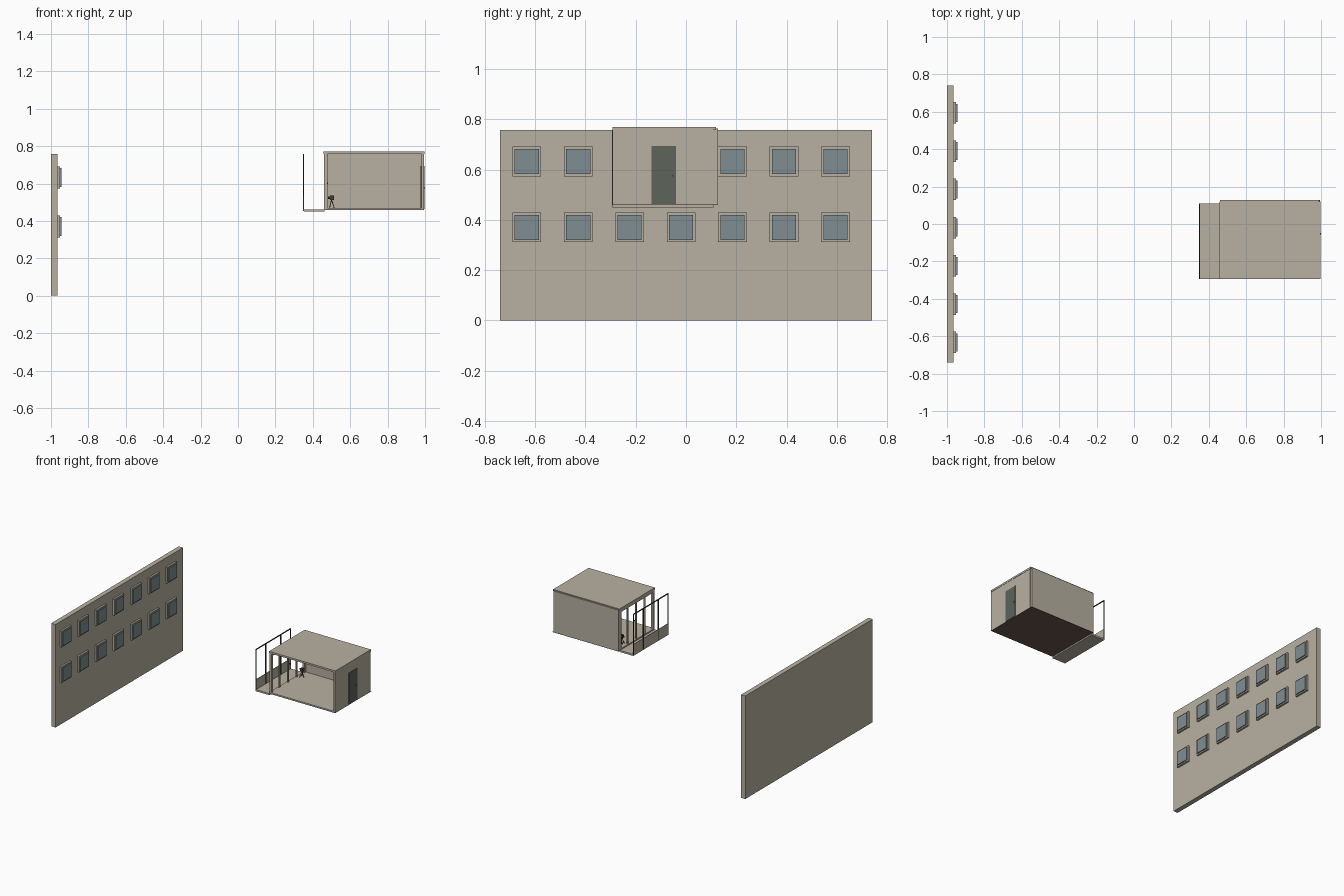
import bpy
import bmesh
from mathutils import Vector, Matrix

cube = bpy.data.objects.get("Cube")
if cube:
    bpy.data.objects.remove(cube, do_unlink=True)


def material(name, rgb):
    mat = bpy.data.materials.new(name)
    mat.use_nodes = True
    mat.diffuse_color = (*rgb, 1)
    bsdf = mat.node_tree.nodes["Principled BSDF"]
    bsdf.inputs["Base Color"].default_value = (*rgb, 1)
    bsdf.inputs["Roughness"].default_value = 0.8
    return mat


plaster = material("warm plaster", (0.48, 0.44, 0.36))
glass = material("blue grey glass", (0.21, 0.27, 0.29))
door_paint = material("dark green door", (0.11, 0.125, 0.105))
brown = material("brown underside", (0.15, 0.09, 0.075))
metal = material("dark metal", (0.05, 0.048, 0.045))


def boxes(name, mat, *spans):
    """One object made of boxes, each given as x, y and z ranges."""
    bm = bmesh.new()
    for span in spans:
        size = [hi - lo for lo, hi in span]
        mid = [(hi + lo) / 2 for lo, hi in span]
        matrix = Matrix.Translation(mid) @ Matrix.Diagonal((*size, 1))
        bmesh.ops.create_cube(bm, size=1, matrix=matrix)
    return finish(name, mat, bm)


def finish(name, mat, bm):
    mesh = bpy.data.meshes.new(name)
    bm.to_mesh(mesh)
    bm.free()
    mesh.materials.append(mat)
    obj = bpy.data.objects.new(name, mesh)
    bpy.context.collection.objects.link(obj)
    return obj


def rods(name, mat, radius, *segments):
    """One object made of thin rods between pairs of points."""
    bm = bmesh.new()
    for start, end in segments:
        a, b = Vector(start), Vector(end)
        turn = (b - a).to_track_quat("Z", "Y").to_matrix().to_4x4()
        bmesh.ops.create_cone(bm, cap_ends=True, segments=6, radius1=radius,
                              radius2=radius, depth=(b - a).length,
                              matrix=Matrix.Translation((a + b) / 2) @ turn)
    return finish(name, mat, bm)


def around(c, half):
    return (c - half, c + half)


# Facade with two rows of projecting windows
boxes("facade_wall", plaster, ((-1, -0.965), (-0.74, 0.74), (0, 0.757)))
frames, panes = [], []
for row in (0.37, 0.632):
    for column in range(7):
        y = -0.633 + column * 0.2045
        frames.append(((-0.965, -0.952), around(y, 0.057), around(row, 0.059)))
        panes.append(((-0.955, -0.945), around(y, 0.048), around(row, 0.05)))
boxes("window_frames", plaster, *frames)
boxes("window_panes", glass, *panes)

# Room shell, open at the front
inside_y = (-0.293, 0.108)
boxes("room_floor", plaster, ((0.46, 0.995), inside_y, (0.462, 0.47)))
boxes("floor_underside", brown, ((0.46, 0.995), (-0.293, 0.127), (0.459, 0.462)))
boxes("room_end_wall", plaster, ((0.98, 0.995), inside_y, (0.462, 0.757)))
boxes("room_back_wall", plaster, ((0.46, 0.99), (0.108, 0.127), (0.462, 0.763)))
boxes("room_roof", plaster, ((0.457, 0.997), (-0.293, 0.12), (0.757, 0.77)))
boxes("door", door_paint, ((0.977, 0.998), (-0.138, -0.04), (0.463, 0.694)))
boxes("door_knob", metal, ((0.998, 1.0), around(-0.052, 0.003), around(0.575, 0.003)))

# Balcony opening: heavy outer frame and slender mullions
opening_x = (0.46, 0.478)
boxes("opening_frame", plaster,
      (opening_x, (-0.293, -0.275), (0.47, 0.757)),
      (opening_x, (0.092, 0.108), (0.47, 0.757)),
      (opening_x, (-0.275, 0.092), (0.738, 0.757)))
boxes("opening_mullions", plaster,
      *[((0.464, 0.474), around(y, 0.005), (0.47, 0.738))
        for y in (-0.19, -0.09, 0.01)])
boxes("balcony_handle", metal, ((0.474, 0.482), around(-0.08, 0.004), around(0.602, 0.004)))

# Balcony slab, low parapet and tall railing
boxes("balcony_slab", plaster, ((0.352, 0.462), (-0.295, 0.11), (0.449, 0.461)))
boxes("balcony_parapet", plaster, ((0.349, 0.353), (-0.295, 0.11), (0.452, 0.535)))
boxes("balcony_railing", metal,
      *[((0.348, 0.354), around(y, 0.003), (0.452, 0.757))
        for y in (-0.292, -0.18, -0.005, 0.107)],
      ((0.348, 0.354), (-0.295, 0.11), (0.751, 0.757)))

# Small viewing device on a tripod beside the opening
top = (0.5, 0.03, 0.515)
rods("tripod_legs", metal, 0.002,
     *[((0.5 + dx, 0.03 + dy, 0.47), top)
       for dx, dy in ((0.014, 0), (-0.01, 0.013), (-0.01, -0.013))])
boxes("viewer_body", metal, ((0.492, 0.512), around(0.03, 0.01), (0.512, 0.535)))
rods("viewer_tube", metal, 0.006, ((0.482, 0.03, 0.524), (0.495, 0.03, 0.524)))
